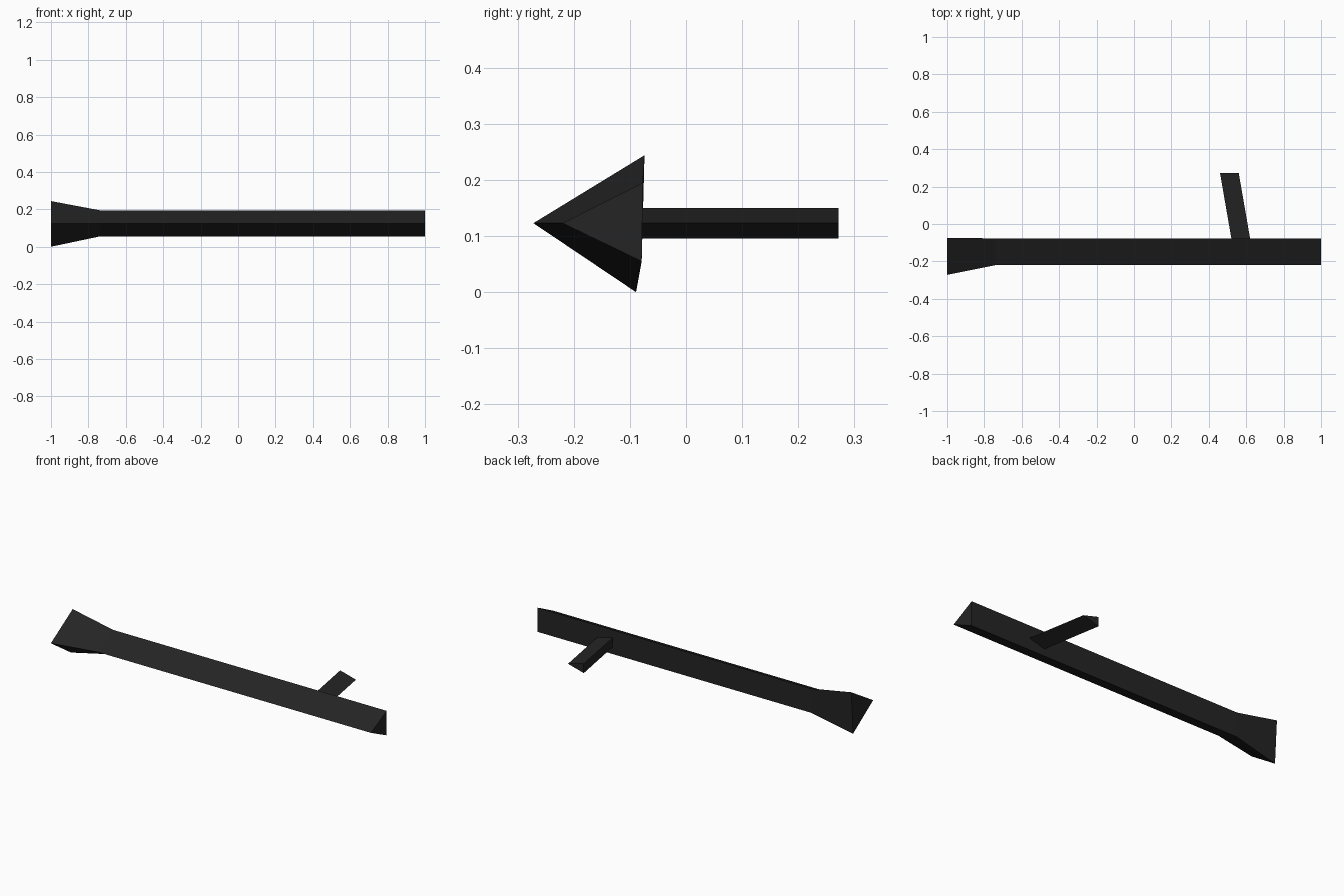
import bpy, bmesh

if "Cube" in bpy.data.objects:
    bpy.data.objects.remove(bpy.data.objects["Cube"])

black = bpy.data.materials.new("matte black")
black.diffuse_color = (0.018, 0.018, 0.018, 1)
black.use_nodes = True
black.node_tree.nodes["Principled BSDF"].inputs["Base Color"].default_value = black.diffuse_color


def loft(name, sections):
    """Skin a closed solid through matching cross-sections."""
    bm = bmesh.new()
    rings = [[bm.verts.new(p) for p in s] for s in sections]
    for a, b in zip(rings, rings[1:]):
        n = len(a)
        for i in range(n):
            j = (i + 1) % n
            bm.faces.new((a[i], a[j], b[j], b[i]))
    bm.faces.new(rings[0])
    bm.faces.new(rings[-1])
    bmesh.ops.recalc_face_normals(bm, faces=bm.faces)
    mesh = bpy.data.meshes.new(name)
    bm.to_mesh(mesh)
    bm.free()
    mesh.materials.append(black)
    obj = bpy.data.objects.new(name, mesh)
    bpy.context.collection.objects.link(obj)
    return obj


# Three-sided tube with a flared left end: (y, z) profiles
flare = [(-0.272, 0.123), (-0.074, 0.244), (-0.089, 0.0)]
tube = [(-0.22, 0.123), (-0.077, 0.195), (-0.079, 0.055)]
loft("flared_tube", [[(x, y, z) for y, z in prof]
                     for x, prof in ((-1, flare), (-0.74, tube), (1, tube))])

# Slanted three-sided handle, ridge facing +x
handle = [(0, 0.15), (0, 0.096), (0.1, 0.123)]
loft("handle", [[(x0 + dx, y, z) for dx, z in handle]
                for x0, y in ((0.522, -0.085), (0.46, 0.272))])
